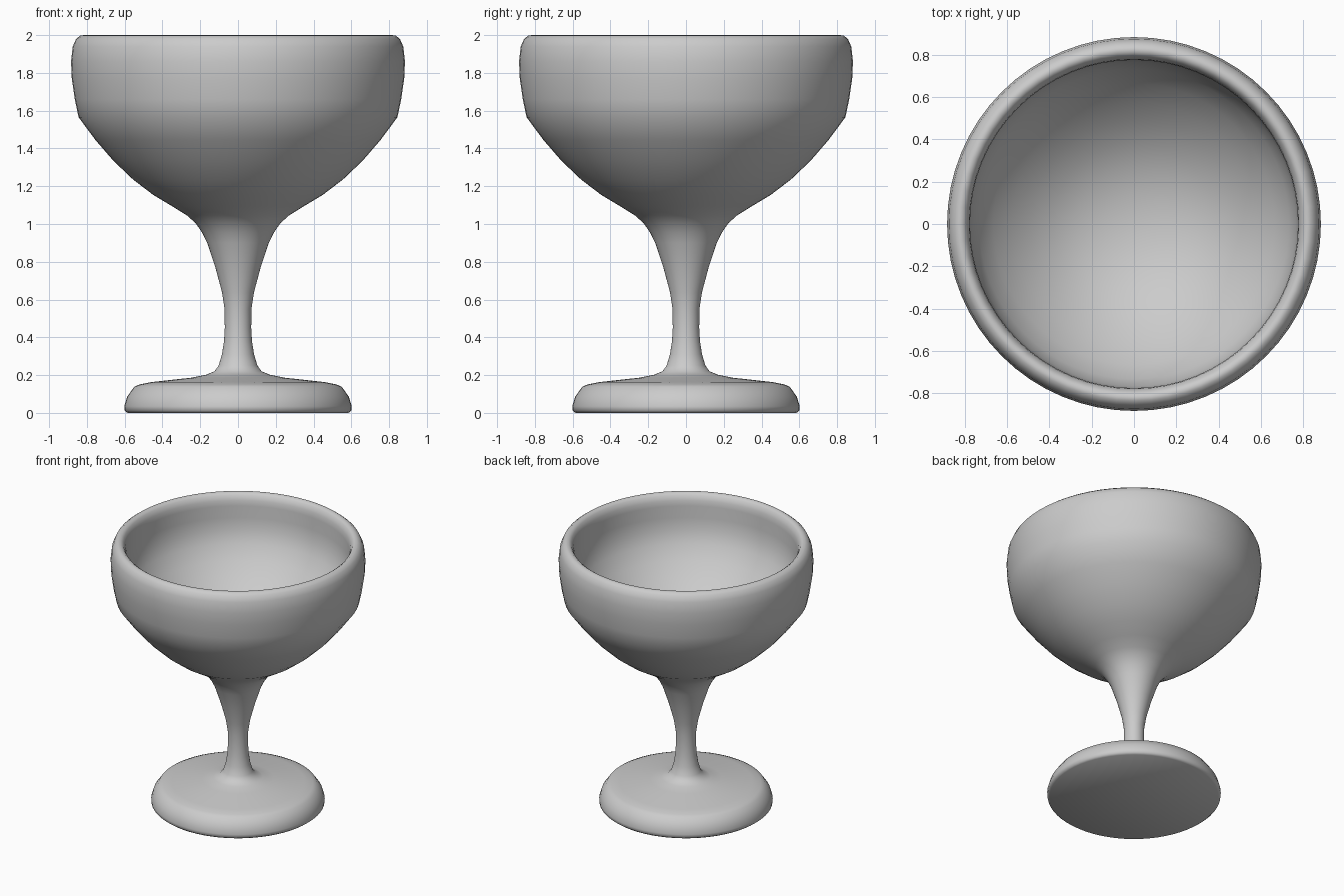
import bpy, bmesh, math

SIDES = 64

# Profile (radius, height): underside, foot, stem, outer bowl, rim, inner bowl
foot = [(0, 0), (0.585, 0), (0.6, 0.012), (0.602, 0.035), (0.587, 0.085), (0.55, 0.138),
        (0.52, 0.151), (0.46, 0.163), (0.25, 0.186), (0.17, 0.202)]
stem = [(0.125, 0.22), (0.103, 0.25), (0.085, 0.31), (0.074, 0.38), (0.07, 0.45), (0.071, 0.55),
        (0.085, 0.64), (0.12, 0.77), (0.163, 0.9), (0.19, 0.955), (0.225, 1.005)]
bowl_outside = [(0.27, 1.045), (0.35, 1.095), (0.45, 1.155), (0.555, 1.235), (0.66, 1.335),
                (0.755, 1.445), (0.844, 1.565), (0.864, 1.66), (0.88, 1.77), (0.884, 1.86),
                (0.875, 1.94)]
rim = [(0.857, 1.98), (0.835, 1.997), (0.815, 2.0), (0.795, 1.985), (0.78, 1.95), (0.776, 1.91)]
bowl_inside = [(0.776, 1.82), (0.766, 1.73), (0.733, 1.64), (0.665, 1.54), (0.58, 1.448),
               (0.49, 1.367), (0.385, 1.293), (0.27, 1.237), (0.14, 1.202), (0, 1.19)]


def lathe(name, profile):
    bm = bmesh.new()
    verts = [bm.verts.new((r, 0, z)) for r, z in profile]
    edges = [bm.edges.new(pair) for pair in zip(verts, verts[1:])]
    bmesh.ops.spin(bm, geom=verts + edges, axis=(0, 0, 1), cent=(0, 0, 0),
                   angle=2 * math.pi, steps=SIDES, use_duplicate=False)
    bmesh.ops.remove_doubles(bm, verts=bm.verts, dist=0.0005)
    bmesh.ops.recalc_face_normals(bm, faces=bm.faces)
    mesh = bpy.data.meshes.new(name)
    bm.to_mesh(mesh)
    bm.free()
    obj = bpy.data.objects.new(name, mesh)
    bpy.context.collection.objects.link(obj)
    bpy.context.view_layer.objects.active = obj
    obj.select_set(True)
    bpy.ops.object.shade_smooth_by_angle(angle=math.radians(50))
    obj.select_set(False)
    return obj


# One continuous turned shell
lathe("goblet", foot + stem + bowl_outside + rim + bowl_inside)
